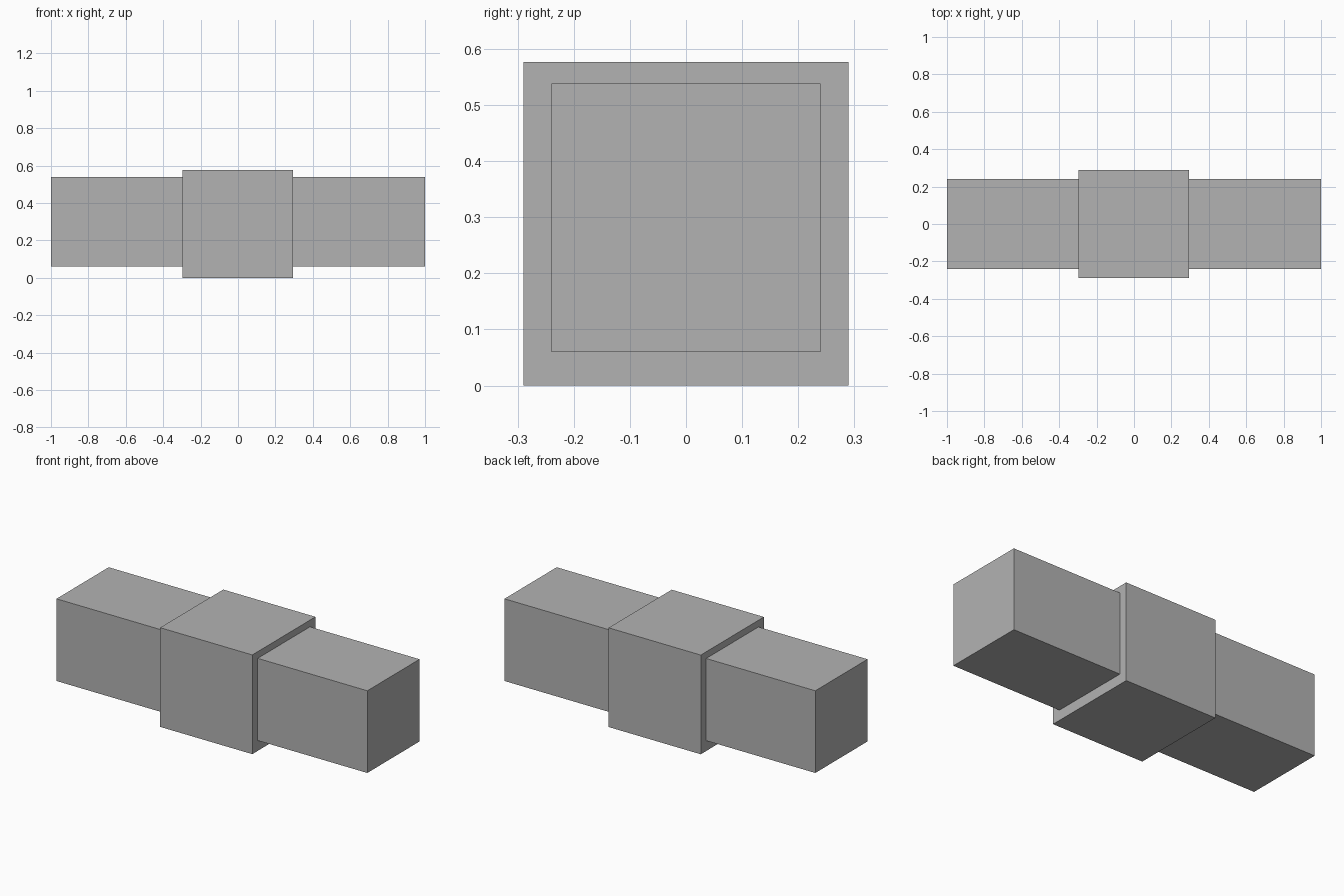
import bpy

cube = bpy.data.objects.get("Cube")
if cube:
    bpy.data.objects.remove(cube, do_unlink=True)

# Single plain grey
grey = bpy.data.materials.new("plain_grey")
grey.use_nodes = True
colour = (0.45, 0.45, 0.45, 1)
grey.diffuse_color = colour
grey.node_tree.nodes["Principled BSDF"].inputs["Base Color"].default_value = colour


def box(name, low, high):
    """Add a box spanning two opposite corners."""
    centre = [(a + b) / 2 for a, b in zip(low, high)]
    bpy.ops.mesh.primitive_cube_add(size=1, location=centre)
    obj = bpy.context.object
    obj.name = name
    obj.scale = [b - a for a, b in zip(low, high)]
    bpy.ops.object.transform_apply(location=False, rotation=False, scale=True)
    obj.data.materials.append(grey)
    return obj


# Long square beam running left to right
box("beam", (-1, -0.24, 0.06), (1, 0.24, 0.538))

# Thicker collar around the middle
box("collar", (-0.298, -0.29, 0), (0.295, 0.29, 0.577))
